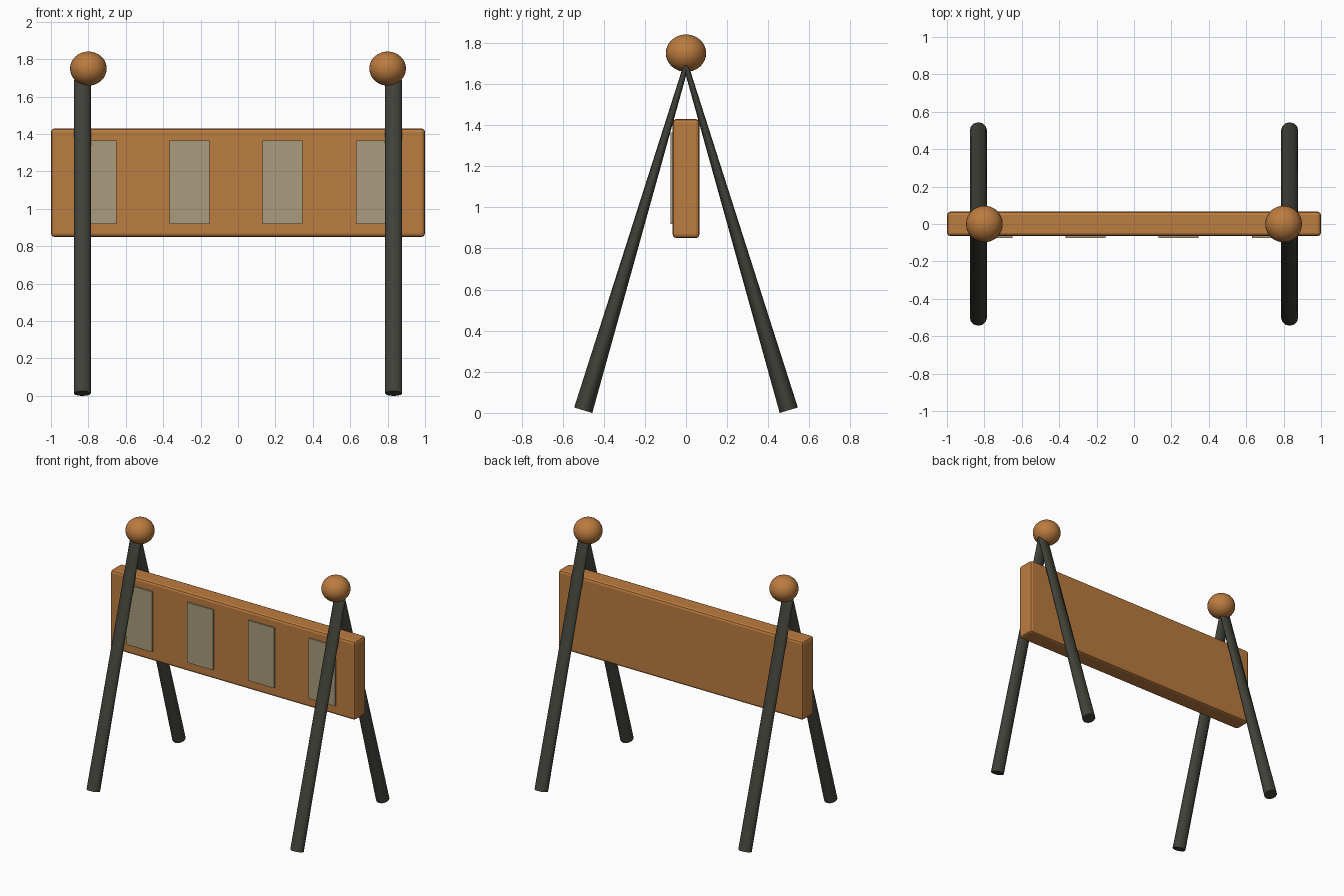
import bpy
import math
from mathutils import Vector

cube = bpy.data.objects.get("Cube")
if cube:
    bpy.data.objects.remove(cube, do_unlink=True)


def make_material(name, rgb):
    mat = bpy.data.materials.new(name)
    mat.use_nodes = True
    color = (*rgb, 1.0)
    mat.diffuse_color = color
    mat.node_tree.nodes["Principled BSDF"].inputs["Base Color"].default_value = color
    return mat


orange = make_material("burnt_orange", (0.50, 0.20, 0.05))
charcoal = make_material("charcoal", (0.053, 0.053, 0.042))
khaki = make_material("khaki_grey", (0.40, 0.33, 0.205))


def finish(name, mat, smooth=True):
    obj = bpy.context.object
    obj.name = name
    obj.data.materials.append(mat)
    if smooth:
        bpy.ops.object.shade_smooth_by_angle(angle=math.radians(35))
    return obj


def box(name, low, high, mat):
    low, high = Vector(low), Vector(high)
    bpy.ops.mesh.primitive_cube_add(size=1, location=(low + high) / 2)
    obj = finish(name, mat, smooth=False)
    for v in obj.data.vertices:
        v.co *= high - low
    return obj


def leg(name, foot, top):
    """Round at the foot, flattened to a thin wedge at the top."""
    axis = top - foot
    bpy.ops.mesh.primitive_cylinder_add(
        vertices=12, radius=0.046, depth=axis.length, location=(foot + top) / 2)
    obj = finish(name, charcoal)
    for v in obj.data.vertices:
        if v.co.z > 0:
            v.co.y *= 0.28
    obj.rotation_euler.x = math.atan2(-axis.y, axis.z)


# Barrier board with softened edges
board = box("board", (-1, -0.065, 0.85), (1, 0.066, 1.43), orange)
bevel = board.modifiers.new("soft_edges", "BEVEL")
bevel.width = 0.018
bevel.segments = 2

# Thin reflector plates on the front
for i in range(4):
    x = -0.757 + i * 0.498
    box(f"reflector_{i + 1}", (x - 0.107, -0.0745, 0.92),
        (x + 0.107, -0.065, 1.365), khaki)

# A-frame legs and the lamps on top of them
for side, sx in (("right", -1), ("left", 1)):
    for end, sy in (("front", -1), ("back", 1)):
        leg(f"{end}_{side}_leg", Vector((sx * 0.832, sy * 0.5, 0.013)),
            Vector((sx * 0.832, 0, 1.688)))
    bpy.ops.mesh.primitive_uv_sphere_add(
        segments=32, ring_count=16, radius=0.098, location=(sx * 0.8, 0, 1.75))
    lamp = finish(f"{side}_lamp", orange)
    lamp.scale.z = 0.93
